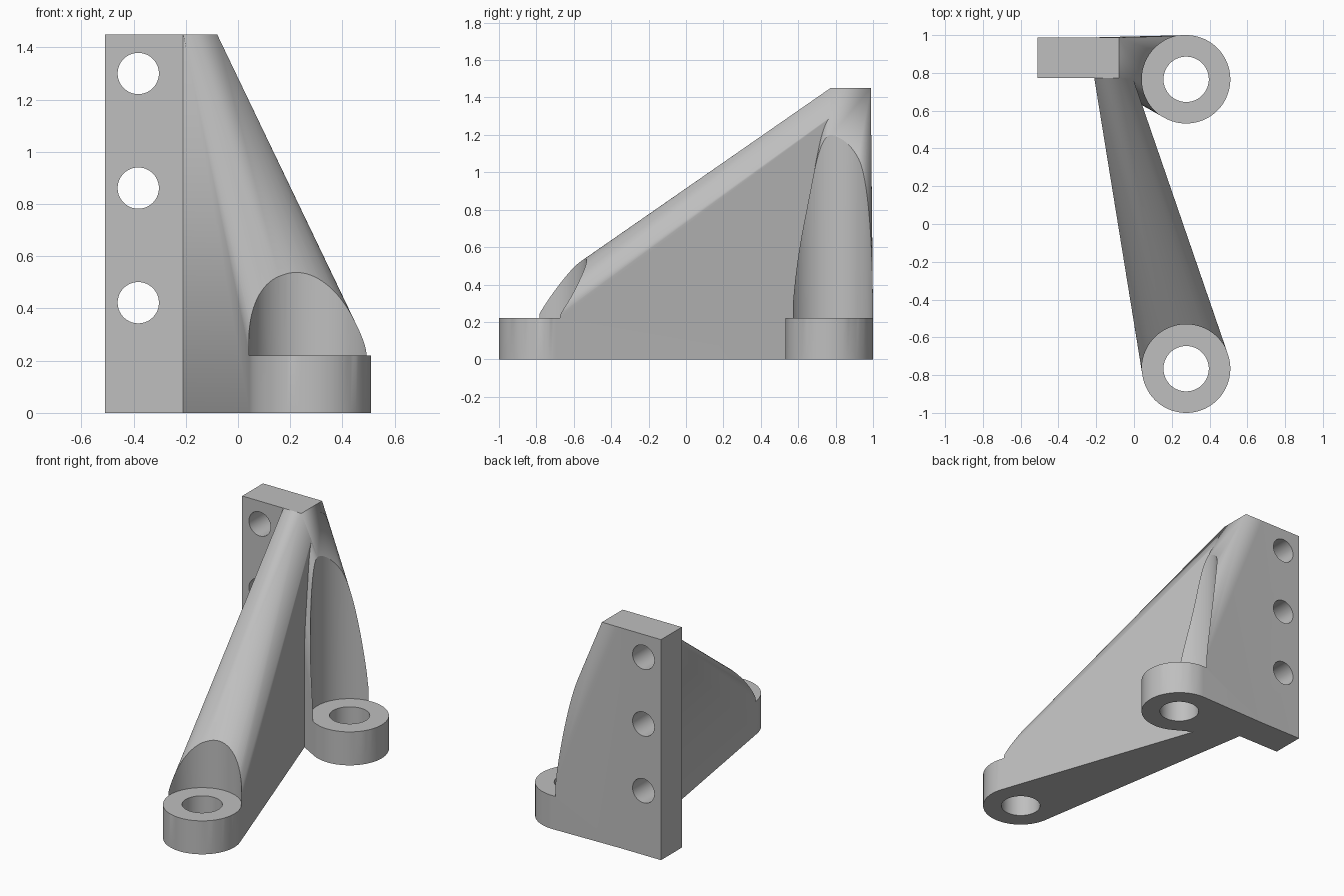
import bpy
import bmesh
from math import pi, radians
from mathutils import Matrix, Vector

if "Cube" in bpy.data.objects:
    bpy.data.objects.remove(bpy.data.objects["Cube"], do_unlink=True)

HEIGHT = 1.45
LUG_X, LUG_Y, LUG_R, LUG_H = 0.276, 0.766, 0.234, 0.22
PLATE_X = (-0.51, -0.08)
PLATE_Y = (0.772, 0.988)
ROOT_X = -0.21
SIDES = 96

grey = bpy.data.materials.new("cast_grey")
grey.use_nodes = True
grey.diffuse_color = (0.52, 0.52, 0.52, 1)
grey.node_tree.nodes["Principled BSDF"].inputs["Base Color"].default_value = grey.diffuse_color


def add_object(name, bm):
    bmesh.ops.recalc_face_normals(bm, faces=bm.faces[:])
    mesh = bpy.data.meshes.new(name)
    bm.to_mesh(mesh)
    bm.free()
    mesh.materials.append(grey)
    obj = bpy.data.objects.new(name, mesh)
    bpy.context.collection.objects.link(obj)
    return obj


def hull(name, points):
    bm = bmesh.new()
    for p in points:
        bm.verts.new(p)
    result = bmesh.ops.convex_hull(bm, input=bm.verts[:])
    loose = {g for g in result["geom_interior"] + result["geom_unused"]
             if isinstance(g, bmesh.types.BMVert)}
    bmesh.ops.delete(bm, geom=list(loose), context="VERTS")
    bmesh.ops.dissolve_limit(bm, angle_limit=radians(0.05),
                             verts=bm.verts[:], edges=bm.edges[:])
    return add_object(name, bm)


def box_points(xs, ys, zs):
    return [Vector((x, y, z)) for x in xs for y in ys for z in zs]


def cylinder(name, radius, depth, center, tilt=0):
    bm = bmesh.new()
    place = Matrix.Translation(center) @ Matrix.Rotation(tilt, 4, "X")
    bmesh.ops.create_cone(bm, cap_ends=True, segments=SIDES, radius1=radius,
                          radius2=radius, depth=depth, matrix=place)
    obj = add_object(name, bm)
    obj.hide_render = True
    return obj


def combine(target, tool, operation):
    mod = target.modifiers.new(operation.lower(), "BOOLEAN")
    mod.operation = operation
    mod.solver = "EXACT"
    mod.object = tool
    bpy.context.view_layer.objects.active = target
    bpy.ops.object.modifier_apply(modifier=mod.name)
    bpy.data.objects.remove(tool, do_unlink=True)


# Upright mounting plate
bracket = hull("mounting_bracket", box_points(PLATE_X, PLATE_Y, (0, HEIGHT)))

# Two arms, each stretched from the plate edge to its foot lug
root = box_points((ROOT_X, PLATE_X[1]), PLATE_Y, (0, HEIGHT))
for name, y in (("front_arm", -LUG_Y), ("rear_arm", LUG_Y)):
    rim = [Matrix.Rotation(2 * pi * i / SIDES, 3, "Z") @ Vector((LUG_R, 0, z))
           + Vector((LUG_X, y, 0)) for i in range(SIDES) for z in (0, LUG_H)]
    arm = hull(name, root + rim)
    # Bolt head clearance above the lug
    clearance = cylinder("clearance_cutter", LUG_R + 0.0008, 2,
                         (LUG_X, y, LUG_H + 1))
    combine(arm, clearance, "DIFFERENCE")
    # Vertical bore through the lug
    combine(arm, cylinder("bore_cutter", 0.12, 1, (LUG_X, y, 0)), "DIFFERENCE")
    combine(bracket, arm, "UNION")

# Row of bolt holes through the plate
for z in (0.422, 0.861, 1.3):
    hole = cylinder("hole_cutter", 0.079, 1, (-0.382, 0.88, z), pi / 2)
    combine(bracket, hole, "DIFFERENCE")

bpy.ops.object.select_all(action="DESELECT")
bracket.select_set(True)
bpy.context.view_layer.objects.active = bracket
bpy.ops.object.shade_smooth_by_angle(angle=radians(20))
